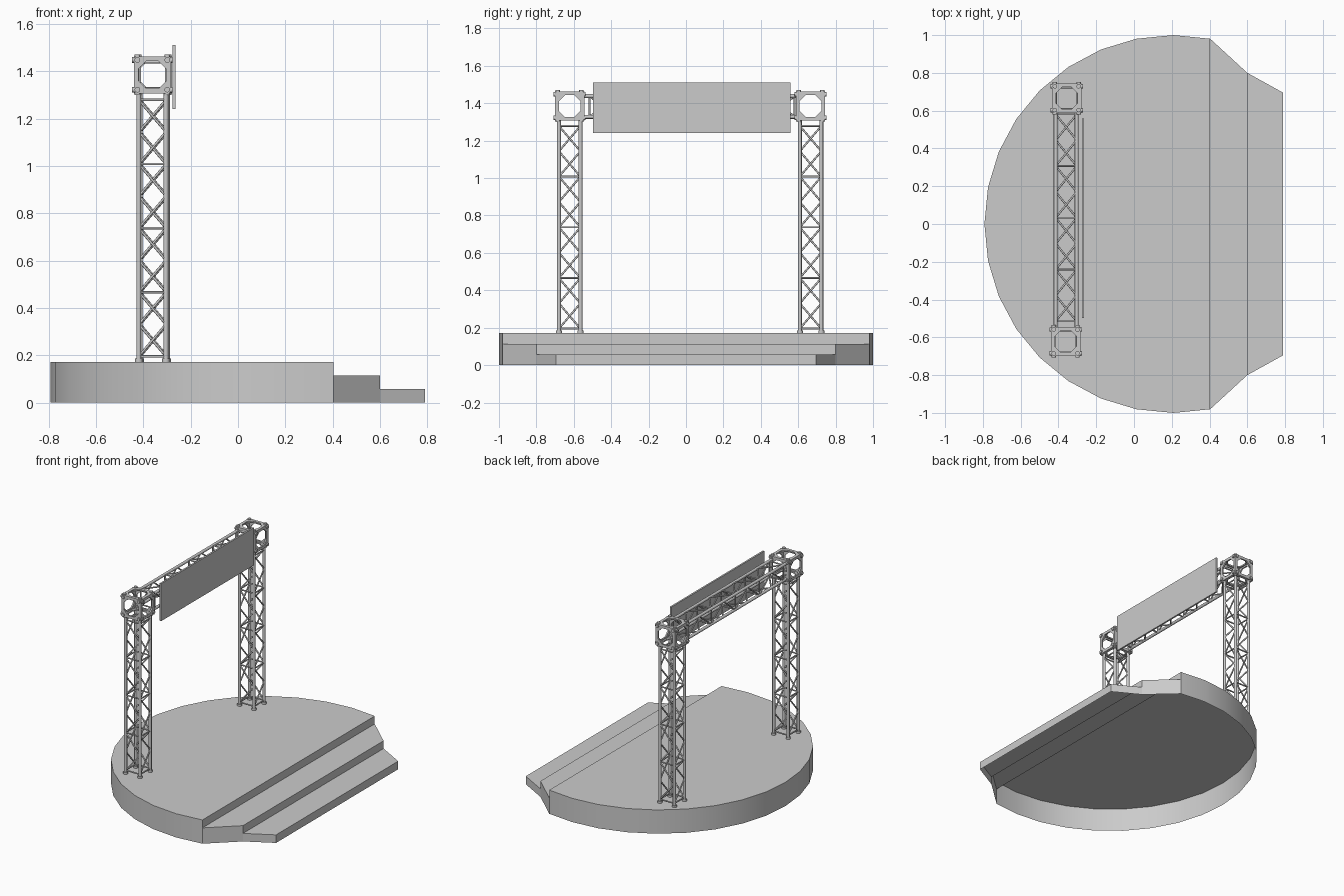
import bpy, bmesh, math
from mathutils import Vector, Matrix

if "Cube" in bpy.data.objects:
    bpy.data.objects.remove(bpy.data.objects["Cube"])


def finish(name, bm, angle=50, matrix=None):
    if matrix:
        bm.transform(matrix)
    me = bpy.data.meshes.new(name)
    bm.to_mesh(me)
    bm.free()
    ob = bpy.data.objects.new(name, me)
    bpy.context.collection.objects.link(ob)
    bpy.ops.object.select_all(action='DESELECT')
    ob.select_set(True)
    bpy.context.view_layer.objects.active = ob
    bpy.ops.object.shade_smooth_by_angle(angle=math.radians(angle))
    return ob


def tube(bm, a, b, r, sides=12):
    a, b = Vector(a), Vector(b)
    d = b - a
    m = Matrix.Translation((a + b) / 2) @ d.to_track_quat('Z', 'Y').to_matrix().to_4x4()
    bmesh.ops.create_cone(bm, cap_ends=True, segments=sides, radius1=r, radius2=r,
                          depth=d.length, matrix=m)


def truss(name, h, length, first, panel, matrix, feet=False):
    """Square lattice along local z: chords, rungs and zigzag braces."""
    bm = bmesh.new()
    for q in range(4):
        rot = Matrix.Rotation(q * math.pi / 2, 3, 'Z')

        def p(x, z):
            return rot @ Vector((x, -h, z))
        tube(bm, p(-h, 0), p(-h, length), 0.0105)
        if feet:
            tube(bm, p(-h, 0), p(-h, 0.014), 0.016)
        for i in range(5):
            z = first + i * panel
            tube(bm, p(-h, z), p(h, z), 0.005, 8)
            if i < 4:
                tube(bm, p(-h, z), p(h, z + panel / 2), 0.0052, 8)
                tube(bm, p(h, z + panel / 2), p(-h, z + panel), 0.0052, 8)
    return finish(name, bm, 50, matrix)


def octagon(half, cut):
    k = half - cut
    return [(half, -k), (half, k), (k, half), (-k, half),
            (-half, k), (-half, -k), (-k, -half), (k, -half)]


def corner_block(name, centre):
    """Cube of six plates with octagonal windows, plus studs at the corners."""
    bm = bmesh.new()
    outer, inner = octagon(0.078, 0.008), octagon(0.058, 0.032)
    turns = [Matrix.Rotation(k * math.pi / 2, 3, 'X') for k in range(4)]
    turns += [Matrix.Rotation(s * math.pi / 2, 3, 'Y') for s in (1, -1)]
    for rot in turns:
        rings = [[bm.verts.new(rot @ Vector((x, y, z))) for x, y in pts]
                 for pts, z in ((outer, 0.078), (inner, 0.078), (inner, 0.068), (outer, 0.068))]
        for a, b in zip(rings, rings[1:] + rings[:1]):
            for i in range(8):
                j = (i + 1) % 8
                bm.faces.new((a[i], a[j], b[j], b[i]))
        for x in (-0.063, 0.063):
            for y in (-0.063, 0.063):
                tube(bm, rot @ Vector((x, y, 0.066)), rot @ Vector((x, y, 0.086)), 0.012, 10)
    return finish(name, bm, 40, Matrix.Translation(centre))


# Round stage and two steps, one shell left open underneath
bm = bmesh.new()


def quad(a, b, z0, z1):
    bm.faces.new([bm.verts.new((*p, z)) for p, z in ((a, z0), (b, z0), (b, z1), (a, z1))])


disc = [(0.208 + math.cos(math.radians(11.25 * k)), math.sin(math.radians(11.25 * k)))
        for k in range(7, 26)]
x0, w0 = disc[0]
steps = [[(0.6, 0.8), (x0, w0), (x0, -w0), (0.6, -0.8)],
         [(0.79, 0.695), (0.6, 0.8), (0.6, -0.8), (0.79, -0.695)]]
for pts, z, low in ((disc, 0.171, 0.114), (steps[0], 0.114, 0.058), (steps[1], 0.058, 0)):
    bm.faces.new([bm.verts.new((*p, z)) for p in pts])
    for i, (a, b) in enumerate(zip(pts, pts[1:])):
        if pts is disc or i != 1:
            quad(a, b, 0, z)
    quad(pts[-1], pts[0], low, z)
bmesh.ops.remove_doubles(bm, verts=bm.verts[:], dist=0.0001)
finish("stage_with_steps", bm, 30)

# Towers with corner blocks
for side, x, y in (("front", -0.362, -0.622), ("back", -0.356, 0.666)):
    truss(side + "_tower", 0.0575, 1.142, 0.024, 0.271, Matrix.Translation((x, y, 0.171)), True)
    corner_block(side + "_corner_block", (x, y, 1.385))

# Cross beam
truss("cross_beam", 0.0555, 1.146, 0.036, 0.274,
      Matrix.Translation((-0.359, -0.551, 1.383)) @ Matrix.Rotation(-math.pi / 2, 4, 'X'))

# Blank sign board
bm = bmesh.new()
bmesh.ops.create_cube(bm, size=1, matrix=Matrix.Translation((-0.27, 0.031, 1.375))
                      @ Matrix.Diagonal((0.012, 1.056, 0.27, 1)))
finish("sign_board", bm, 30)
